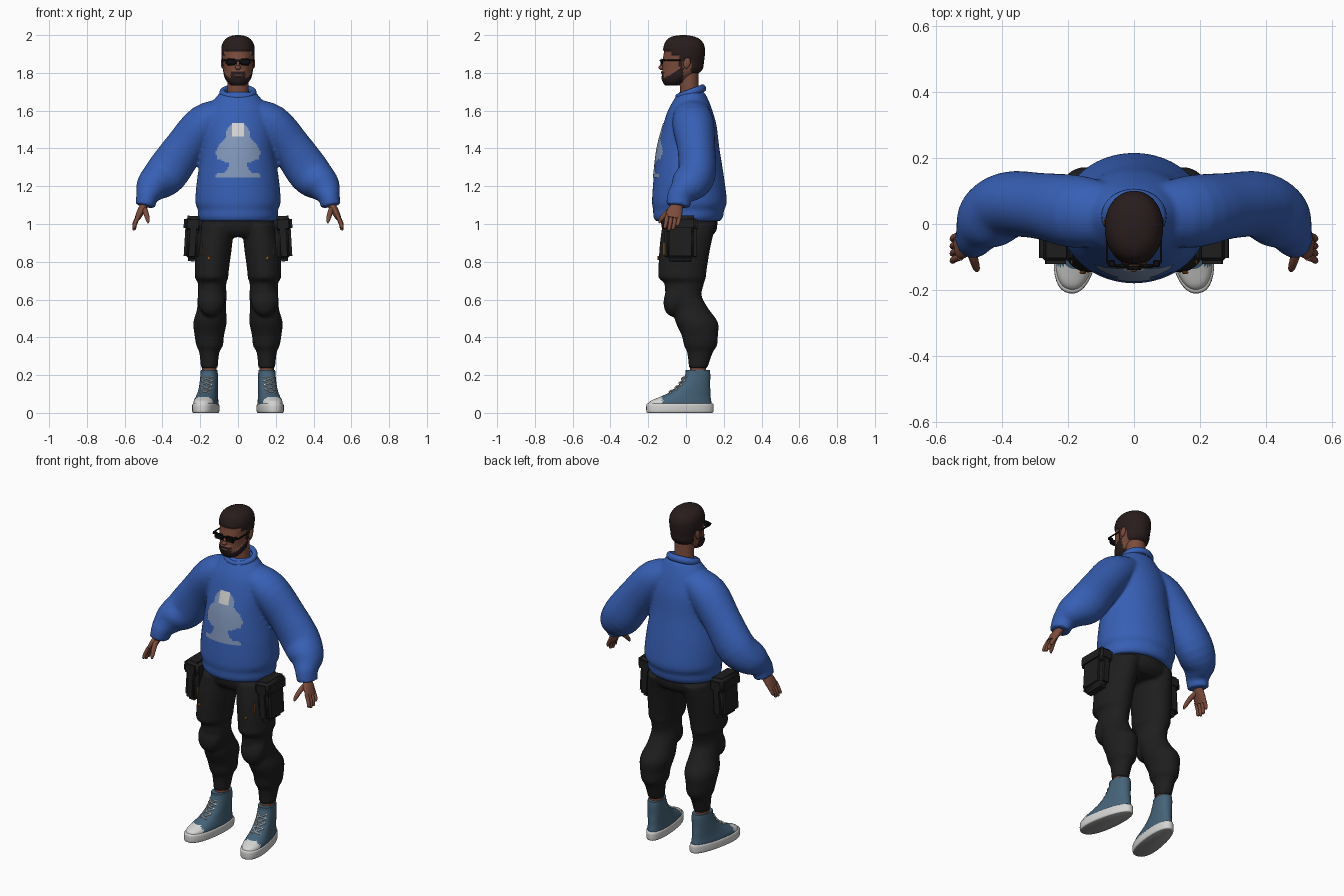
import bpy, bmesh, math
from mathutils import Vector, Matrix
from mathutils.bvhtree import BVHTree

if "Cube" in bpy.data.objects:
    bpy.data.objects.remove(bpy.data.objects["Cube"])


def material(name, *rgb):
    m = bpy.data.materials.new(name)
    m.use_nodes = True
    m.diffuse_color = (*rgb, 1)
    m.node_tree.nodes["Principled BSDF"].inputs["Base Color"].default_value = (*rgb, 1)
    return m


BLUE = material("sweater blue", .038, .115, .46)
PRINT = material("print grey blue", .22, .31, .49)
WHITE = material("off white", .66, .66, .65)
SKIN = material("brown skin", .2, .072, .044)
HAIR = material("dark brown hair", .022, .012, .012)
BLACK = material("trouser black", .013, .013, .013)
LENS = material("lens black", .004, .004, .005)
DENIM = material("shoe blue", .06, .125, .19)
ORANGE = material("zip orange", .35, .12, .02)
SOLE = material("sole grey", .3, .3, .3)


def smooth_rows(rows, steps):
    """Catmull-Rom interpolation through the control rows."""
    p = [Vector(r) for r in rows]
    p = [p[0]] + p + [p[-1]]
    out = []
    for i in range(1, len(p) - 2):
        a, b, c, d = p[i - 1:i + 3]
        for k in range(steps):
            t = k / steps
            out.append(b + (c - a) * (t / 2) + (a * 2 - b * 5 + c * 4 - d) * (t * t / 2)
                       + (b * 3 - a - c * 3 + d) * (t ** 3 / 2))
    return out + [p[-1]]


def loft(bm, rows, flat=True, sides=32, power=2, steps=4, side=1):
    """Rows are x, y, z and two radii; flat rings lie level, others follow the path."""
    rows = smooth_rows(rows, steps)
    pos = [Vector((r[0] * side, r[1], r[2])) for r in rows]
    rings = []
    for i, r in enumerate(rows):
        u, v = Vector((1, 0, 0)), Vector((0, 1, 0))
        if not flat:
            t = (pos[min(i + 1, len(pos) - 1)] - pos[max(i - 1, 0)]).normalized()
            v = (v - t * v.dot(t)).normalized()
            u, v = v, t.cross(v)
        ring = []
        for k in range(sides):
            c, s = math.cos(math.tau * k / sides), math.sin(math.tau * k / sides)
            c, s = (math.copysign(abs(w) ** (2 / power), w) for w in (c, s))
            ring.append(bm.verts.new(pos[i] + u * (c * r[3]) + v * (s * r[4])))
        rings.append(ring)
    for a, b in zip(rings, rings[1:]):
        for k in range(sides):
            n = (k + 1) % sides
            bm.faces.new((a[k], a[n], b[n], b[k]))
    bm.faces.new(rings[0])
    bm.faces.new(rings[-1])


def ball(bm, at, size, turn=0):
    m = Matrix.Translation(at) @ Matrix.Rotation(turn, 4, 'X') @ Matrix.Diagonal((*size, 1))
    bmesh.ops.create_uvsphere(bm, u_segments=24, v_segments=16, radius=1, matrix=m)


def box(bm, at, size, bevel=.01, tilt=0):
    m = Matrix.Translation(at) @ Matrix.Rotation(tilt, 4, 'Y') @ Matrix.Diagonal((*size, 1))
    new = bmesh.ops.create_cube(bm, size=1, matrix=m)["verts"]
    edges = list({e for v in new for e in v.link_edges})
    bmesh.ops.bevel(bm, geom=edges, offset=bevel, segments=3, affect='EDGES')


def finish(bm, name, mats, rule=None, mirror=False, voxel=0, matrix=None):
    bmesh.ops.recalc_face_normals(bm, faces=bm.faces)
    for f in bm.faces:
        f.smooth = True
        if rule:
            f.material_index = rule(f.calc_center_median())
    if matrix:
        bm.transform(matrix)
    me = bpy.data.meshes.new(name)
    bm.to_mesh(me)
    bm.free()
    for m in mats:
        me.materials.append(m)
    ob = bpy.data.objects.new(name, me)
    bpy.context.collection.objects.link(ob)
    if mirror:
        ob.modifiers.new("mirror", 'MIRROR').use_mirror_merge = False
    if voxel:
        r = ob.modifiers.new("fuse", 'REMESH')
        r.mode, r.voxel_size, r.use_smooth_shade = 'VOXEL', voxel, True
        s = ob.modifiers.new("soften", 'SMOOTH')
        s.factor, s.iterations = .5, 3
    return ob


# Sweater: body and both sleeves fused into one surface
bm = bmesh.new()
loft(bm, [(0, .01, 1.015, .2, .172), (0, .012, 1.04, .212, .185), (0, .014, 1.075, .212, .188),
          (0, .018, 1.12, .226, .198), (0, .015, 1.25, .215, .186), (0, .012, 1.4, .19, .165),
          (0, .02, 1.52, .185, .142), (0, .022, 1.6, .165, .118), (0, .027, 1.66, .125, .09),
          (0, .03, 1.7, .092, .066)], sides=48)
for s in (1, -1):
    loft(bm, [(.05, .03, 1.61, .085, .06), (.17, .037, 1.535, .11, .105), (.285, .055, 1.4, .1, .108),
              (.38, .058, 1.268, .1, .114), (.446, .015, 1.208, .098, .092),
              (.473, -.022, 1.165, .07, .07), (.482, -.035, 1.14, .066, .058),
              (.492, -.042, 1.095, .063, .052)], flat=False, side=s)
sweater = finish(bm, "sweater", [BLUE], voxel=.01)

# Rolled collar, lower at the front
bm = bmesh.new()
tilt = Matrix.Translation((0, .025, 1.695)) @ Matrix.Rotation(.36, 4, 'X')
ring = [(math.cos(a) * .083, math.sin(a) * .072) for a in (math.tau * k / 40 for k in range(40))]
loops = [[bm.verts.new(tilt @ Vector((x * (1 + .19 * math.cos(b)), y * (1 + .19 * math.cos(b)),
                                      .02 * math.sin(b))))
          for b in (math.tau * j / 12 for j in range(12))] for x, y in ring]
for i, a in enumerate(loops):
    b = loops[(i + 1) % len(loops)]
    for j in range(12):
        bm.faces.new((a[j], a[j - 1], b[j - 1], b[j]))
finish(bm, "collar", [BLUE])

# Chest print: small square cells laid on the sweater, kept by a silhouette rule
bpy.context.view_layer.update()
surface = BVHTree.FromObject(sweater, bpy.context.evaluated_depsgraph_get())
OUTLINE = [(1.25, .12), (1.265, .12), (1.275, .065), (1.32, .045), (1.345, .11), (1.38, .122),
           (1.42, .1), (1.45, .068), (1.5, .058), (1.53, .03)]


def half_width(z):
    for (z0, w0), (z1, w1) in zip(OUTLINE, OUTLINE[1:]):
        if z0 <= z <= z1:
            return w0 + (w1 - w0) * (z - z0) / (z1 - z0)
    return 0


bm = bmesh.new()
bmesh.ops.create_grid(bm, x_segments=32, y_segments=36, size=1,
                      matrix=Matrix.Translation((0, -1, 1.39)) @ Matrix.Rotation(math.pi / 2, 4, 'X')
                      @ Matrix.Diagonal((.128, .144, 1, 1)))
cut = [f for f in bm.faces if abs(f.calc_center_median().x) > half_width(f.calc_center_median().z)]
bmesh.ops.delete(bm, geom=cut, context='FACES')
for v in bm.verts:
    hit = surface.ray_cast(v.co, Vector((0, 1, 0)))[0]
    v.co.y = hit.y - .004
finish(bm, "chest_print", [PRINT, WHITE], lambda c: int(c.z > 1.465 and abs(c.x) < .034))

# Trousers: hips and both gathered legs fused
bm = bmesh.new()
loft(bm, [(0, .015, .93, .15, .11), (0, .018, .97, .195, .145), (0, .015, 1.06, .19, .15)])
for s in (1, -1):
    loft(bm, [(.11, .017, 1, .088, .142), (.128, -.005, .88, .096, .135), (.138, -.018, .76, .09, .128),
              (.14, -.02, .715, .088, .125), (.137, -.01, .685, .075, .105), (.137, -.012, .62, .076, .095),
              (.14, .025, .55, .077, .095), (.148, .057, .48, .088, .112), (.152, .073, .41, .078, .096),
              (.15, .077, .355, .07, .087), (.152, .074, .32, .053, .068), (.152, .064, .235, .044, .048)],
         side=s)
    ball(bm, (.142 * s, -.055, .6), (.073, .062, .092), -.25)
finish(bm, "trousers", [BLACK], voxel=.009)

# Cargo pockets with flaps, and small zip pulls
bm = bmesh.new()
box(bm, (.24, -.03, .915), (.085, .17, .225), .025, -.06)
box(bm, (.238, -.03, 1.0), (.098, .182, .085), .018, -.06)
finish(bm, "cargo_pockets", [BLACK], mirror=True)
bm = bmesh.new()
box(bm, (.155, -.147, .82), (.014, .008, .02), .002, .4)
box(bm, (.19, -.115, .87), (.006, .012, .07), .002)
finish(bm, "zip_pulls", [ORANGE], mirror=True)

# Ankles
bm = bmesh.new()
loft(bm, [(.152, .064, .14, .038, .042), (.152, .064, .27, .038, .042)])
finish(bm, "ankles", [SKIN], mirror=True)

# Shoes, modelled straight and then turned outwards about the ankle
splay = Matrix.Translation((.152, .062, 0)) @ Matrix.Rotation(.16, 4, 'Z')


def shoe_part(name, rows, mats, rule):
    bm = bmesh.new()
    loft(bm, rows, power=2.3, sides=40)
    for v in bm.verts:
        v.co.x *= 1 - .7 * (v.co.y + .095)
    finish(bm, name, mats, rule, mirror=True, matrix=splay)


shoe_part("shoe_soles", [(0, -.095, 0, .058, .174), (0, -.095, .008, .064, .18),
                         (0, -.095, .042, .064, .18), (0, -.095, .05, .058, .174)],
          [WHITE, SOLE], lambda c: int(c.z < .001))
shoe_part("shoe_uppers", [(0, -.095, .03, .06, .172), (0, -.092, .06, .059, .165),
                          (0, -.066, .085, .055, .135), (0, -.04, .11, .052, .108),
                          (0, -.015, .15, .05, .081), (0, 0, .2, .048, .067), (0, 0, .226, .046, .064)],
          [DENIM, WHITE], lambda c: int(c.y < -.195))
bm = bmesh.new()
stations = [(-.16, .105), (-.127, .125), (-.102, .148), (-.086, .17), (-.076, .192)]
for (y, z), (y2, z2) in zip(stations, stations[1:]):
    for s in (1, -1):
        loft(bm, [(-.028, y + .014, z, .004, .004), (0, (y + y2) / 2 - .005, (z + z2) / 2, .004, .004),
                  (.028, y2 + .014, z2, .004, .004)], flat=False, sides=8, side=s)
finish(bm, "shoe_laces", [WHITE], mirror=True, matrix=splay)

# Hands: palm, four fingers and thumb
bm = bmesh.new()
loft(bm, [(.486, -.04, 1.14, .03, .024), (.496, -.045, 1.1, .03, .022), (.515, -.06, 1.065, .042, .02),
          (.533, -.068, 1.03, .04, .015)], flat=False, sides=20)
for k in range(4):
    y, drop = -.1 + .022 * k, (.058, .068, .064, .045)[k]
    loft(bm, [(.526, y, 1.045, .011, .011), (.544, y - .006, 1.035 - drop / 2, .0105, .0105),
              (.55, y - .012, 1.04 - drop, .009, .009), (.55, y - .013, 1.034 - drop, .003, .003)],
         flat=False, sides=12)
loft(bm, [(.5, -.06, 1.085, .016, .016), (.488, -.1, 1.06, .014, .014), (.478, -.132, 1.025, .011, .011),
          (.475, -.142, 1.005, .004, .004)], flat=False, sides=12)
finish(bm, "hands", [SKIN], mirror=True)

# Neck
bm = bmesh.new()
loft(bm, [(0, .03, 1.62, .066, .056), (0, .018, 1.72, .056, .05), (0, .01, 1.83, .056, .055)])
finish(bm, "neck", [SKIN])


def is_hair(c):
    """Cropped hair, sideburns, beard and moustache."""
    x, y, z = abs(c.x), c.y, c.z
    hairline = 1.915 if y < -.075 else 1.895 if y < -.035 else 1.8 if y < -.015 else 1.875 if y < .025 else 1.8
    lips = x < .019 and 1.783 < z < 1.793
    beard = y < -.015 and z < 1.772 + max(0, y + .115) * .6
    moustache = x < .036 and y < -.08 and z < 1.808
    return int(z > hairline or ((beard or moustache) and not lips))


# Head, with the hair areas raised slightly
bm = bmesh.new()
loft(bm, [(0, -.075, 1.738, .03, .03), (0, -.067, 1.752, .05, .05), (0, -.045, 1.78, .066, .08),
          (0, -.022, 1.82, .074, .103), (0, -.018, 1.86, .078, .107), (0, -.012, 1.9, .082, .106),
          (0, -.01, 1.94, .081, .102), (0, -.012, 1.97, .067, .086), (0, -.015, 1.987, .042, .056),
          (0, -.015, 1.994, .012, .015)], sides=72, steps=6, power=2.1)
bm.normal_update()
bmesh.ops.recalc_face_normals(bm, faces=bm.faces)
for v in bm.verts:
    if is_hair(v.co):
        v.co += v.normal * .006
finish(bm, "head", [SKIN, HAIR], is_hair)

# Nose and ears
bm = bmesh.new()
ball(bm, (0, -.128, 1.828), (.015, .018, .013))
ball(bm, (0, -.122, 1.845), (.009, .014, .026), -.25)
finish(bm, "nose", [SKIN])
bm = bmesh.new()
ball(bm, (.082, .005, 1.852), (.009, .018, .029), -.2)
finish(bm, "ears", [SKIN], mirror=True)

# Sunglasses
bm = bmesh.new()
box(bm, (.037, -.128, 1.858), (.056, .014, .036), .006)
box(bm, (.008, -.134, 1.866), (.03, .01, .009), .002)
box(bm, (.068, -.12, 1.867), (.022, .022, .012), .003)
box(bm, (.082, -.055, 1.867), (.006, .13, .009), .002)
finish(bm, "sunglasses", [LENS], mirror=True)

# Smooth shading with crisp edges kept
for ob in bpy.context.collection.objects:
    ob.select_set(ob.type == 'MESH')
bpy.context.view_layer.objects.active = sweater
bpy.ops.object.shade_smooth_by_angle(angle=math.radians(45))
